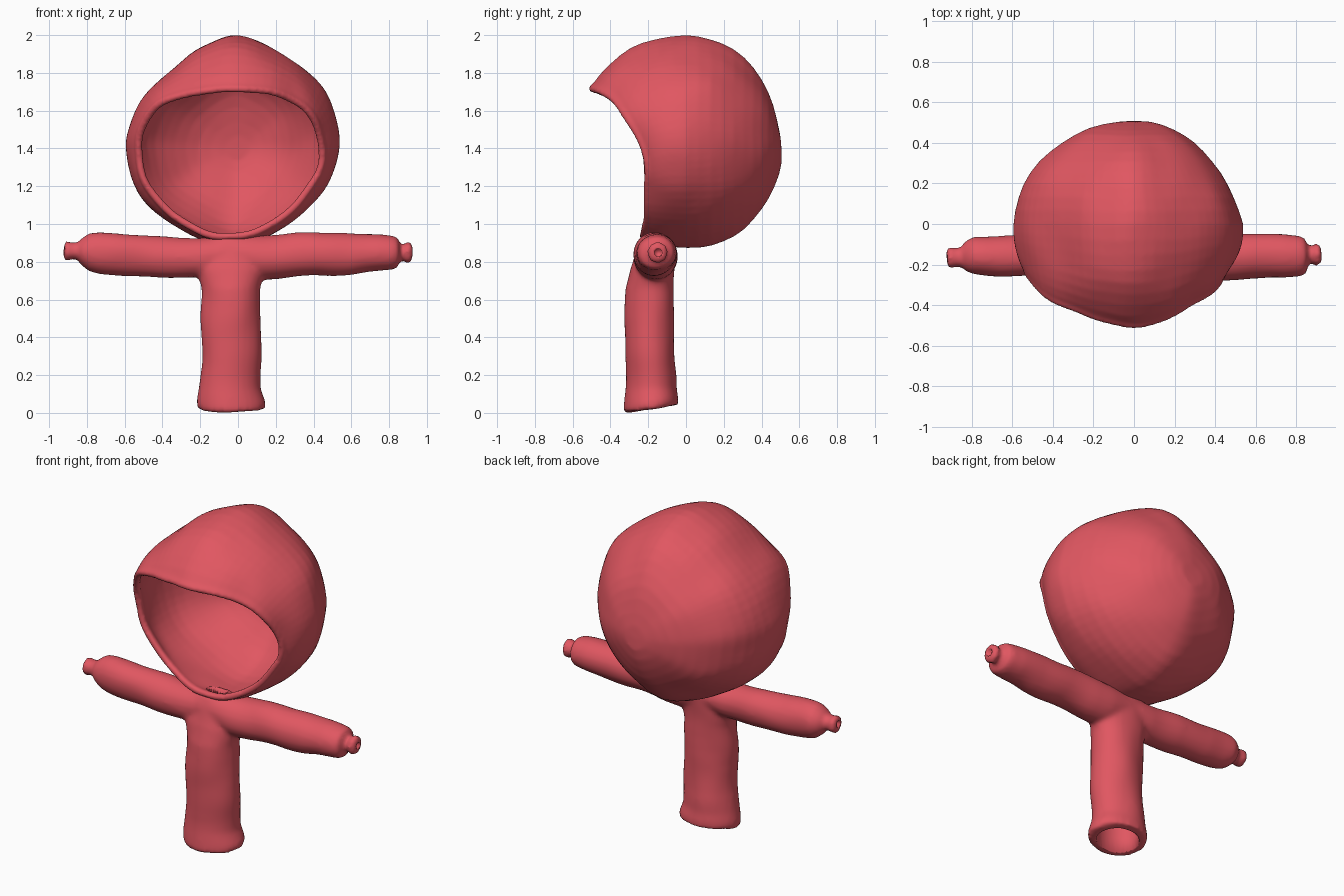
import bpy, bmesh, math
from mathutils import Vector, noise

if "Cube" in bpy.data.objects:
    bpy.data.objects.remove(bpy.data.objects["Cube"])

red = bpy.data.materials.new("soft red")
red.diffuse_color = (0.75, 0.095, 0.12, 1)
red.use_nodes = True
red.node_tree.nodes["Principled BSDF"].inputs["Base Color"].default_value = red.diffuse_color


def make_object(name, bm):
    mesh = bpy.data.meshes.new(name)
    bm.to_mesh(mesh)
    bm.free()
    mesh.materials.append(red)
    for p in mesh.polygons:
        p.use_smooth = True
    obj = bpy.data.objects.new(name, mesh)
    bpy.context.collection.objects.link(obj)
    return obj


def fuse(obj, voxel, smooth):
    """Merge overlapping shells into one soft skin."""
    remesh = obj.modifiers.new("fuse", "REMESH")
    remesh.mode = "VOXEL"
    remesh.voxel_size = voxel
    remesh.use_smooth_shade = True
    soft = obj.modifiers.new("soften", "SMOOTH")
    soft.factor = .5
    soft.iterations = smooth


def add_tube(bm, rings, axis, slant=0.0, sides=28):
    """Closed loft; each ring is (position, centre1, centre2, radius1, radius2)."""
    loops = []
    for i, (t, c1, c2, r1, r2) in enumerate(rings):
        loop = []
        for k in range(sides):
            a = 2 * math.pi * k / sides
            u, v = c1 + r1 * math.cos(a), c2 + r2 * math.sin(a)
            tilt = slant * r2 * math.sin(a) if i < 2 else 0
            loop.append(bm.verts.new((u, v, t + tilt) if axis == "z" else (t, u, v)))
        loops.append(loop)
    faces = [bm.faces.new(loops[0]), bm.faces.new(loops[-1])]
    for a, b in zip(loops, loops[1:]):
        for k in range(sides):
            n = (k + 1) % sides
            faces.append(bm.faces.new((a[k], a[n], b[n], b[k])))
    bmesh.ops.recalc_face_normals(bm, faces=faces)


def catmull(table, i, f):
    n = len(table)
    p = [Vector(table[(i + j) % n]) for j in (-1, 0, 1, 2)]
    return 0.5 * (2 * p[1] + (p[2] - p[0]) * f
                  + (2 * p[0] - 5 * p[1] + 4 * p[2] - p[3]) * f ** 2
                  + (3 * p[1] - p[0] - 3 * p[2] + p[3]) * f ** 3)


def wobble(p, amount):
    return Vector(p) + amount * noise.noise_vector(Vector(p) * 5)


# Hood: per direction, widest outline (x, z) and opening rim (x, y, z)
outline = [
    (0, 2.0, 0, -.5, 1.735), (.2, 1.92, .17, -.46, 1.72),
    (.36, 1.81, .31, -.38, 1.665), (.47, 1.69, .41, -.31, 1.575),
    (.535, 1.5, .45, -.24, 1.45), (.525, 1.34, .45, -.2, 1.3),
    (.45, 1.17, .38, -.2, 1.17), (.3, 1.02, .26, -.2, 1.04),
    (.12, .91, .1, -.22, .94), (-.03, .87, -.03, -.22, .92),
    (-.2, .92, -.18, -.22, .935), (-.4, 1.03, -.36, -.2, 1.04),
    (-.53, 1.16, -.5, -.2, 1.2), (-.585, 1.36, -.545, -.21, 1.37),
    (-.58, 1.5, -.53, -.25, 1.5), (-.49, 1.69, -.44, -.35, 1.635),
    (-.34, 1.83, -.3, -.42, 1.7), (-.17, 1.95, -.15, -.47, 1.725)]
pole = Vector((0, .505, 1.4))
BACK, FRONT = 12, 8
bm = bmesh.new()
tip = bm.verts.new(pole)
columns, rim = [], []
for i in range(len(outline)):
    for f in (0, .25, .5, .75):
        ex, ez, rx, ry, rz = catmull(outline, i, f)
        e, r = Vector((ex, 0, ez)), Vector((rx, ry, rz))
        ctrl = e + Vector((0, ry * .66, 0))
        pts = []
        for k in range(1, BACK + 1):
            t = k / BACK * math.pi / 2
            s = math.sin(t)
            flat = 1 - .1 * math.sin(2 * t) * max(0, ex) / .535
            pts.append(Vector((ex * s * flat, pole.y * math.cos(t),
                               pole.z + (ez - pole.z) * s)))
        for k in range(1, FRONT + 1):
            t = k / FRONT
            pts.append(e * (1 - t) ** 2 + ctrl * 2 * t * (1 - t) + r * t * t)
        columns.append([bm.verts.new(wobble(p, .01)) for p in pts])
        rim.append(columns[-1][-1].co.copy())
count = len(columns)
for c in range(count):
    a, b = columns[c], columns[(c + 1) % count]
    bm.faces.new((tip, a[0], b[0]))
    for k in range(len(a) - 1):
        bm.faces.new((a[k], a[k + 1], b[k + 1], b[k]))
bmesh.ops.recalc_face_normals(bm, faces=bm.faces)
bm.faces.ensure_lookup_table()
if bm.faces[0].normal.y < 0:
    bmesh.ops.reverse_faces(bm, faces=bm.faces)
hood = make_object("hood", bm)
solid = hood.modifiers.new("cloth thickness", "SOLIDIFY")
solid.thickness = .034
solid.offset = -1

# Rolled hem round the hood opening
curve = bpy.data.curves.new("hood_hem", "CURVE")
curve.dimensions = "3D"
curve.bevel_depth = .021
curve.bevel_resolution = 3
spline = curve.splines.new("POLY")
spline.points.add(count - 1)
middle = Vector((-.04, -.25, 1.35))
for point, co in zip(spline.points, rim):
    point.co = (*(co + (middle - co).normalized() * .016), 1)
spline.use_cyclic_u = True
curve.materials.append(red)
hem = bpy.data.objects.new("hood_hem", curve)
bpy.context.collection.objects.link(hem)

# Join the hem to the thickened hood
hem.select_set(True)
hood.select_set(True)
bpy.context.view_layer.objects.active = hood
bpy.ops.object.convert(target="MESH")
bpy.ops.object.join()
fuse(hood, .011, 4)

# Body: torso and both sleeves, fused into one soft skin
bm = bmesh.new()
add_tube(bm, [(.022, -.035, -.182, .178, .145), (.06, -.035, -.182, .18, .143),
              (.13, -.04, -.185, .163, .135), (.25, -.038, -.188, .158, .13),
              (.5, -.036, -.192, .156, .13), (.66, -.04, -.19, .155, .133),
              (.76, -.04, -.178, .175, .122), (.84, -.04, -.165, .16, .108),
              (.925, -.04, -.155, .12, .08)], "z", slant=.14)
add_tube(bm, [(-.1, -.165, .83, .105, .105), (.1, -.16, .825, .112, .118),
              (.25, -.16, .83, .112, .116), (.4, -.16, .842, .112, .118),
              (.6, -.16, .84, .112, .108), (.74, -.158, .842, .11, .1),
              (.82, -.156, .845, .1, .09), (.845, -.155, .847, .085, .078),
              (.852, -.15, .848, .04, .04), (.885, -.147, .848, .04, .04),
              (.892, -.147, .848, .05, .052), (.917, -.147, .848, .048, .05)], "x")
add_tube(bm, [(0, -.165, .83, .105, .1), (-.2, -.16, .822, .108, .104),
              (-.4, -.16, .827, .105, .108), (-.6, -.16, .835, .1, .108),
              (-.74, -.16, .85, .098, .108), (-.79, -.16, .855, .095, .1),
              (-.83, -.165, .858, .075, .07), (-.85, -.168, .86, .05, .045),
              (-.89, -.17, .86, .047, .045), (-.9, -.17, .86, .055, .052),
              (-.922, -.17, .86, .052, .05)], "x")
body = make_object("body_with_sleeves", bm)
fuse(body, .014, 6)
folds = bpy.data.textures.new("folds", "CLOUDS")
folds.noise_scale = .2
folds.noise_depth = 0
crumple = body.modifiers.new("crumple", "DISPLACE")
crumple.texture = folds
crumple.strength = .02

# Cutters: hollow torso with neck hole, and cuff holes
bm = bmesh.new()
add_tube(bm, [(-.1, -.035, -.182, .135, .105), (.1, -.037, -.183, .125, .1),
              (.7, -.04, -.188, .115, .095), (.8, -.04, -.16, .07, .06),
              (.86, -.04, -.15, .06, .05), (1.0, -.04, -.14, .07, .05)], "z")
add_tube(bm, [(.87, -.147, .848, .018, .018), (1.0, -.147, .848, .024, .024)], "x")
add_tube(bm, [(-.87, -.17, .86, .018, .018), (-1.0, -.17, .86, .024, .024)], "x")
cutter = make_object("hollow_cutter", bm)
cutter.hide_render = True
cutter.display_type = "WIRE"
for obj in (body, hood):
    cut = obj.modifiers.new("hollow", "BOOLEAN")
    cut.operation = "DIFFERENCE"
    cut.solver = "EXACT"
    cut.object = cutter
